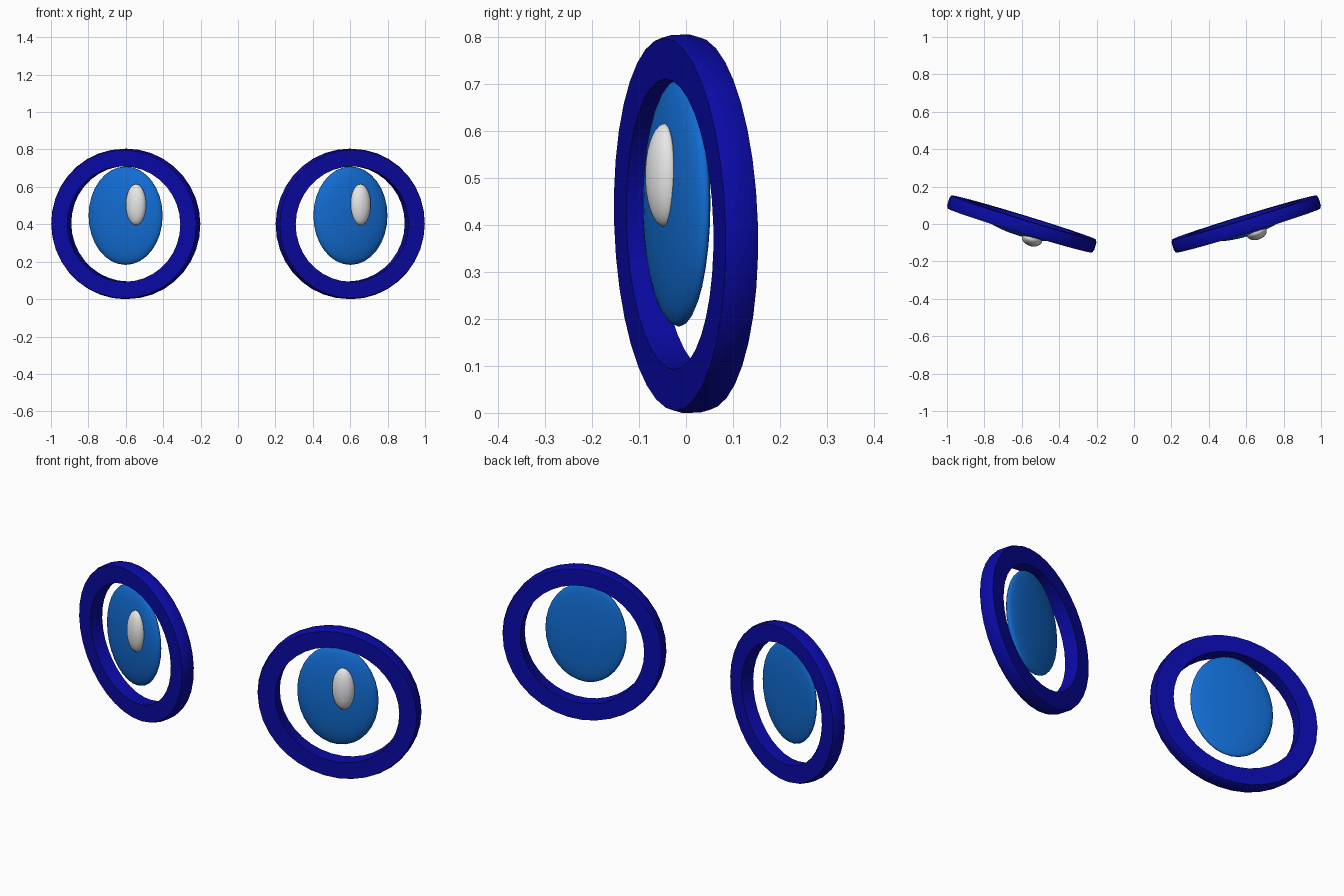
import bpy, bmesh, math
from mathutils import Matrix, Vector

if "Cube" in bpy.data.objects:
    bpy.data.objects.remove(bpy.data.objects["Cube"])

TURN = math.radians(17)    # each eye is turned outwards
LEAN = math.radians(1.8)   # rings lean slightly forward


def material(name, rgb):
    m = bpy.data.materials.new(name)
    m.diffuse_color = (*rgb, 1)
    m.use_nodes = True
    m.node_tree.nodes["Principled BSDF"].inputs["Base Color"].default_value = m.diffuse_color
    return m


NAVY = material("navy_blue", (0.003, 0.003, 0.38))
BLUE = material("bright_blue", (0.006, 0.15, 0.64))
WHITE = material("soft_white", (0.8, 0.8, 0.8))


def finish(bm, name, mat, angle):
    bmesh.ops.recalc_face_normals(bm, faces=bm.faces)
    mesh = bpy.data.meshes.new(name)
    bm.to_mesh(mesh)
    bm.free()
    mesh.materials.append(mat)
    ob = bpy.data.objects.new(name, mesh)
    bpy.context.collection.objects.link(ob)
    bpy.ops.object.select_all(action='DESELECT')
    ob.select_set(True)
    bpy.context.view_layer.objects.active = ob
    bpy.ops.object.shade_smooth_by_angle(angle=math.radians(angle))
    return ob


def ring(name, centre, turn):
    """Flat-faced hoop with a lightly rounded rim, lathed around y."""
    profile = [(0.309, -0.036), (0.396, -0.036), (0.402, -0.02),
               (0.402, 0.02), (0.396, 0.036), (0.309, 0.036)]
    n = 36
    bm = bmesh.new()
    loops = []
    for i in range(n):
        a = 2 * math.pi * i / n
        loops.append([bm.verts.new((1.022 * r * math.cos(a), y, r * math.sin(a)))
                      for r, y in profile])
    for i in range(n):
        p, q = loops[i], loops[(i + 1) % n]
        for j in range(len(profile)):
            k = (j + 1) % len(profile)
            bm.faces.new((p[j], p[k], q[k], q[j]))
    bm.transform(Matrix.Translation(centre) @ Matrix.Rotation(turn, 4, 'Z')
                 @ Matrix.Rotation(LEAN, 4, 'X'))
    finish(bm, name, NAVY, 30)


def lens(name, centre, turn, half, back, mat):
    """Ellipsoid with separate front and back depths."""
    bm = bmesh.new()
    bmesh.ops.create_uvsphere(bm, u_segments=32, v_segments=20, radius=1)
    bm.transform(Matrix.Rotation(math.radians(90), 4, 'X'))
    for v in bm.verts:
        depth = half[1] if v.co.y < 0 else back
        v.co = Vector((v.co.x * half[0], v.co.y * depth, v.co.z * half[2]))
    bm.transform(Matrix.Translation(centre) @ Matrix.Rotation(turn, 4, 'Z'))
    finish(bm, name, mat, 60)


for side, s in (("left", -1), ("right", 1)):
    turn = s * TURN
    # outer hoop
    ring(side + "_ring", (s * 0.6, 0, 0.402), turn)
    # domed iris
    lens(side + "_iris", (s * 0.601, -0.015, 0.446), turn,
         (0.207, 0.05, 0.263), 0.03, BLUE)
    # highlight, offset the same way on both eyes
    lens(side + "_highlight", (s * 0.6 + 0.055, -0.062 + s * 0.017, 0.505), turn,
         (0.056, 0.04, 0.11), 0.015, WHITE)
